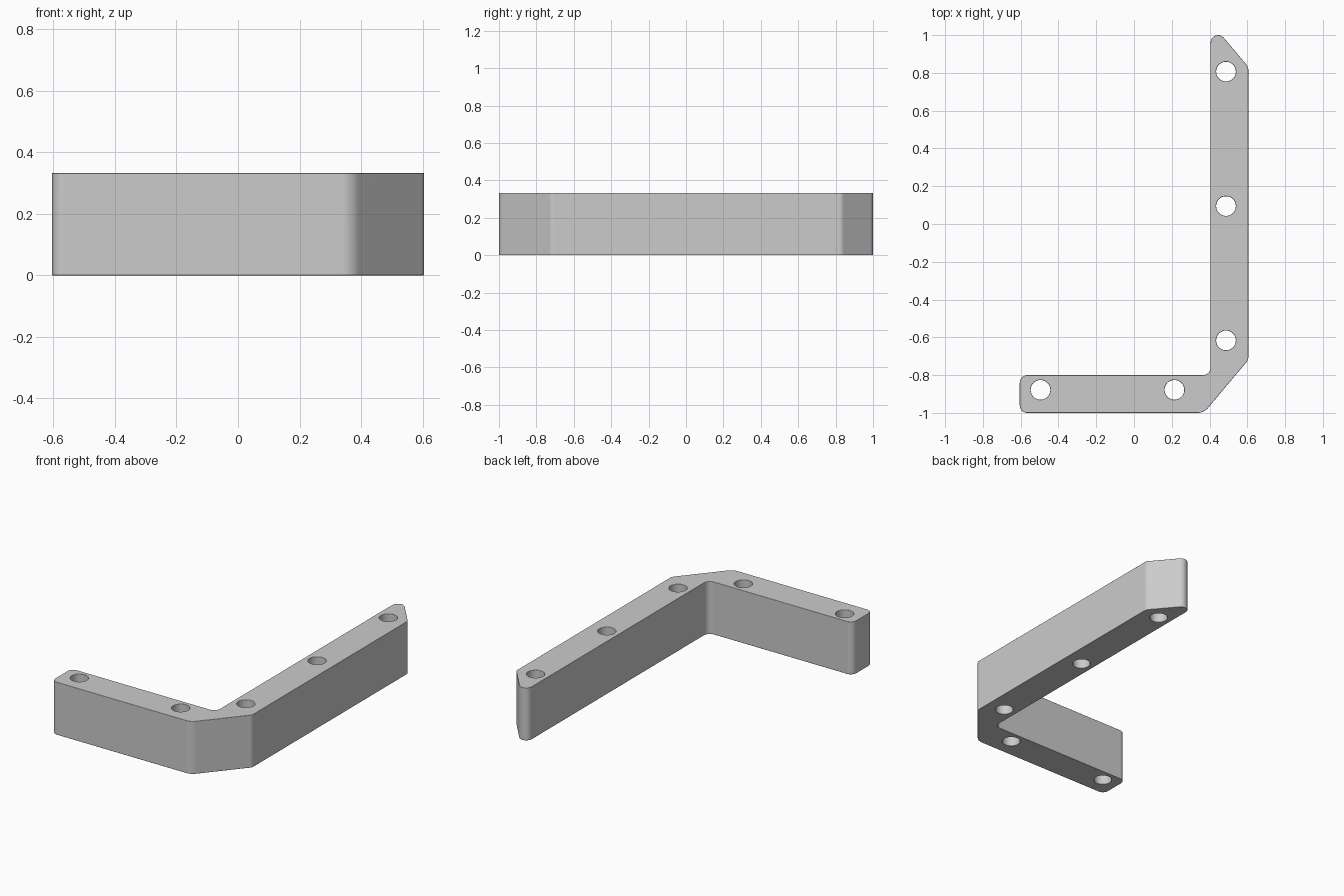
import bpy
import bmesh
import math
from mathutils import Vector

HEIGHT = 0.333

cube = bpy.data.objects.get("Cube")
if cube:
    bpy.data.objects.remove(cube, do_unlink=True)


def make_object(name, bm):
    mesh = bpy.data.meshes.new(name)
    bmesh.ops.recalc_face_normals(bm, faces=bm.faces)
    bm.to_mesh(mesh)
    bm.free()
    mesh.shade_smooth()
    obj = bpy.data.objects.new(name, mesh)
    bpy.context.collection.objects.link(obj)
    return obj


def rounded_outline(corners, steps=8):
    """Replace each sharp corner (x, y, radius) with a tangent arc."""
    points = []
    for i, (x, y, radius) in enumerate(corners):
        p = Vector((x, y))
        a = (Vector(corners[i - 1][:2]) - p).normalized()
        b = (Vector(corners[(i + 1) % len(corners)][:2]) - p).normalized()
        half = a.angle(b) / 2
        centre = p + (a + b).normalized() * radius / math.sin(half)
        reach = radius / math.tan(half)
        start = (p + a * reach - centre).normalized()
        end = (p + b * reach - centre).normalized()
        for k in range(steps + 1):
            points.append(centre + start.slerp(end, k / steps) * radius)
    return points


# L-shaped bar with a slanted outer corner and a slanted tip
corners = [(-0.605, -1.0, 0.04), (0.37, -1.0, 0.07), (0.605, -0.72, 0.04),
           (0.605, 0.832, 0.04), (0.405, 1.07, 0.04), (0.405, -0.8, 0.04),
           (-0.605, -0.8, 0.04)]
bm = bmesh.new()
face = bm.faces.new([bm.verts.new((p.x, p.y, 0)) for p in rounded_outline(corners)])
top = bmesh.ops.extrude_face_region(bm, geom=[face])["geom"]
bmesh.ops.translate(bm, vec=(0, 0, HEIGHT),
                    verts=[v for v in top if isinstance(v, bmesh.types.BMVert)])
bracket = make_object("corner_bracket", bm)

# Screw holes through both arms
bm = bmesh.new()
holes = [(-0.495, -0.878), (0.214, -0.878)]
holes += [(0.487, y) for y in (-0.616, 0.095, 0.807)]
for x, y in holes:
    new = bmesh.ops.create_cone(bm, cap_ends=True, segments=40, radius1=0.052,
                                radius2=0.052, depth=HEIGHT * 2)
    bmesh.ops.translate(bm, vec=(x, y, HEIGHT / 2), verts=new["verts"])
cutter = make_object("hole_cutter", bm)
cutter.hide_render = True
cutter.hide_viewport = True

# Cut the holes, then soften the rims
cut = bracket.modifiers.new("holes", "BOOLEAN")
cut.operation = "DIFFERENCE"
cut.solver = "EXACT"
cut.object = cutter
bevel = bracket.modifiers.new("soft_edges", "BEVEL")
bevel.width = 0.01
bevel.segments = 3
bevel.limit_method = "ANGLE"
bevel.angle_limit = math.radians(40)
bracket.modifiers.new("even_shading", "WEIGHTED_NORMAL")

# Plain grey finish
grey = bpy.data.materials.new("light_grey")
grey.use_nodes = True
colour = (0.6, 0.6, 0.6, 1)
grey.diffuse_color = colour
grey.node_tree.nodes["Principled BSDF"].inputs["Base Color"].default_value = colour
for obj in (bracket, cutter):
    obj.data.materials.append(grey)
